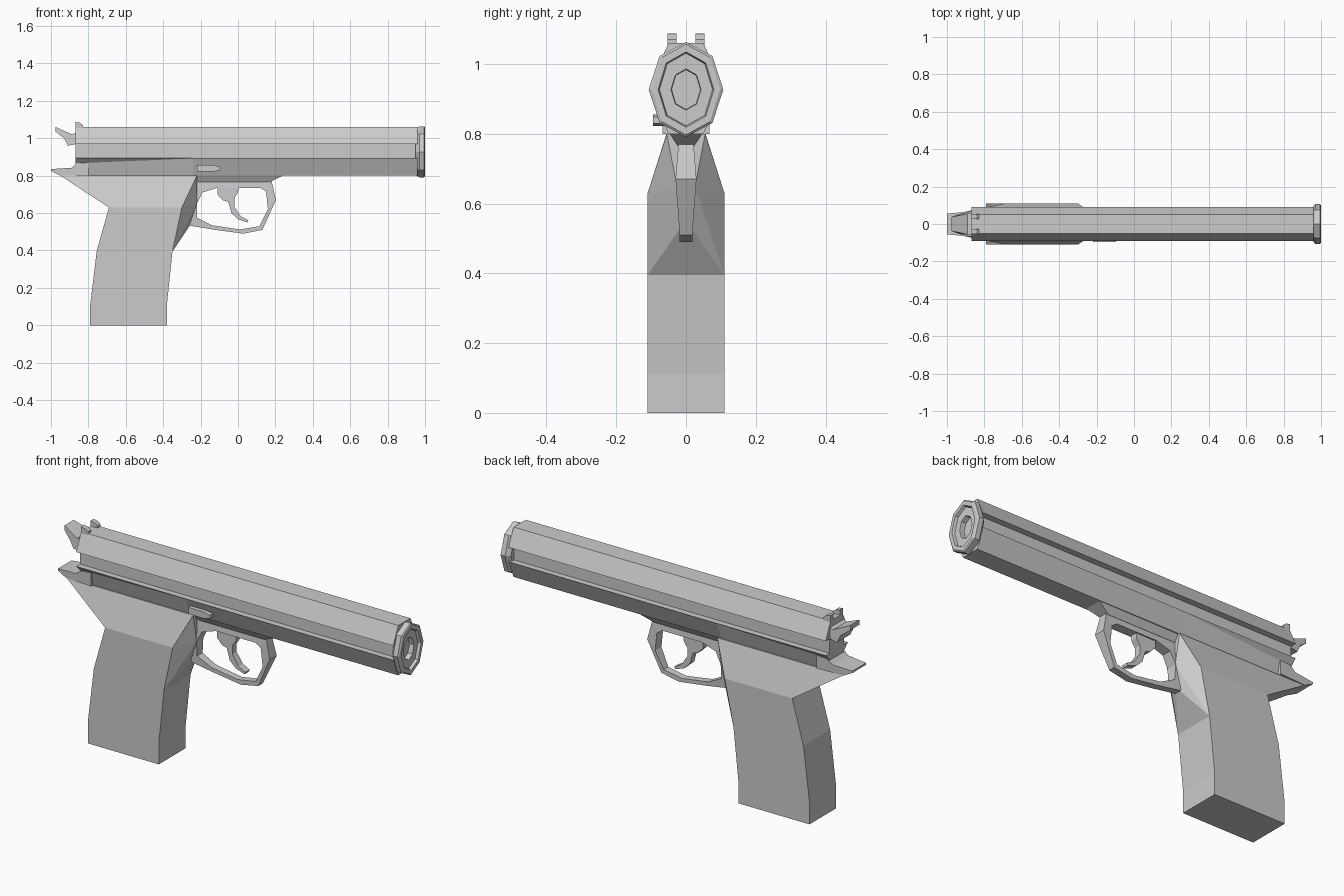
import bpy, bmesh
from math import sin, cos, pi

if "Cube" in bpy.data.objects:
    bpy.data.objects.remove(bpy.data.objects["Cube"])


def finish(name, bm):
    bmesh.ops.recalc_face_normals(bm, faces=bm.faces)
    me = bpy.data.meshes.new(name)
    bm.to_mesh(me)
    bm.free()
    ob = bpy.data.objects.new(name, me)
    bpy.context.collection.objects.link(ob)
    return ob


def loft(name, rings, caps=True, loop=False):
    """Skin a series of equal-length closed rings of 3D points."""
    bm = bmesh.new()
    vs = [[bm.verts.new(p) for p in r] for r in rings]
    n = len(vs[0])
    for a, b in zip(vs, vs[1:] + ([vs[0]] if loop else [])):
        for i in range(n):
            j = (i + 1) % n
            bm.faces.new((a[i], a[j], b[j], b[i]))
    if caps and not loop:
        bm.faces.new(vs[0])
        bm.faces.new(vs[-1])
    return finish(name, bm)


def plate(name, profile, y0, y1):
    """Extrude an x-z profile across y; y0 and y1 may be functions of x, z."""
    f = lambda y, x, z: y(x, z) if callable(y) else y
    return loft(name, [[(x, f(y, x, z), z) for x, z in profile] for y in (y0, y1)])


# Slide and barrel housing: grooved octagon, undercut towards the rear
def slide_section(x, under):
    half = [(.05, 1.06), (.092, .97), (.06, .97), (.06, .895), (.092, .895), under, (.05, .80)]
    pts = half + [(-y, z) for y, z in reversed(half)]
    return [(x, y, z) for y, z in pts]

loft("slide", [slide_section(-.87, (.062, .866)),
               slide_section(-.24, (.09, .892)),
               slide_section(.96, (.09, .892))])


# Muzzle: octagonal flared collar with stepped face and deep bore
def octagon(x, ry, rz):
    return [(x, ry * sin(i * pi / 4), .927 + rz * cos(i * pi / 4)) for i in range(8)]

loft("muzzle", [octagon(x, ry, rz) for x, ry, rz in [
    (.95, .085, .125), (.97, .107, .136), (.995, .107, .136), (1.0, .098, .13), (1.0, .08, .108),
    (.985, .076, .104), (.985, .043, .059), (.88, .036, .05)]])

# Grip: stacked rectangles, narrowing where it meets the slide
levels = [(0, -.79, -.38, .11), (.11, -.79, -.38, .11), (.40, -.755, -.35, .11),
          (.63, -.69, -.30, .11), (.80, -.95, -.22, .056)]
loft("grip", [[(xb, -w, z), (xf, -w, z), (xf, w, z), (xb, w, z)]
              for z, xb, xf, w in levels])

# Rear tang under the slide
plate("rear_tang", [(-1, .825), (-.95, .80), (-.8, .80), (-.8, .87), (-.86, .865),
                    (-.89, .842), (-1, .835)],
      lambda x, z: -.056 - .1 * max(0, min(.12, x + .98)),
      lambda x, z: .056 + .1 * max(0, min(.12, x + .98)))

# Wedge joining grip front to the trigger guard
bm = bmesh.new()
for x, z, w in [(-.35, .395, .11), (-.30, .63, .11), (-.22, .80, .055),
                (-.26, .53, .016), (-.22, .65, .026)]:
    for s in (-1, 1):
        bm.verts.new((x, s * w, z))
bmesh.ops.convex_hull(bm, input=bm.verts)
finish("grip_front_wedge", bm)

# Trigger guard: ring between an outer and an inner loop
outer = [(-.23, .80), (-.1, .79), (.0, .785), (.13, .79), (.18, .77), (.203, .67),
         (.13, .51), (.03, .49), (-.12, .51), (-.27, .535), (-.25, .65)]
inner = [(-.19, .71), (-.11, .735), (.0, .735), (.12, .735), (.15, .715), (.16, .62),
         (.115, .53), (.01, .512), (-.14, .535), (-.22, .575), (-.22, .65)]


def guard_width(z):
    return .018 + .012 * max(0, 1 - abs(z - .67) / .15)

loft("trigger_guard", [[(a[0], -guard_width(a[1]), a[1]), (a[0], guard_width(a[1]), a[1]),
                        (b[0], guard_width(b[1]), b[1]), (b[0], -guard_width(b[1]), b[1])]
                       for a, b in zip(outer, inner)], loop=True)

# Frame rail filling between guard and slide
loft("guard_mount", [[(-.24, -.05, .81), (.25, -.05, .805), (.25, .05, .805), (-.24, .05, .81)],
                     [(-.24, -.024, .765), (.17, -.024, .765), (.17, .024, .765), (-.24, .024, .765)]])

# Trigger
plate("trigger", [(-.11, .745), (-.11, .70), (-.08, .668), (-.052, .66), (-.035, .60), (0, .567),
                  (.05, .55), (.055, .562), (.015, .582), (-.02, .635), (-.02, .68), (0, .71),
                  (.005, .745)], -.018, .018)

# Hammer spur at the rear of the slide
plate("hammer_spur", [(-.975, 1.06), (-.975, 1.035), (-.93, 1.0), (-.91, .96), (-.86, .97),
                      (-.86, 1.03), (-.89, 1.022)],
      lambda x, z: -.038 if x < -.95 else -.055,
      lambda x, z: .038 if x < -.95 else .055)

# Rear sight posts
for side, y in (("left", .04), ("right", -.04)):
    plate("rear_sight_" + side, [(-.87, 1.04), (-.83, 1.04), (-.83, 1.07), (-.845, 1.083),
                                 (-.87, 1.088)], y - .013, y + .013)

# Side lever, on the front side only
plate("slide_lever", [(-.22, .822), (-.13, .822), (-.095, .83), (-.095, .848), (-.13, .856),
                      (-.22, .856)], -.095, -.05)
